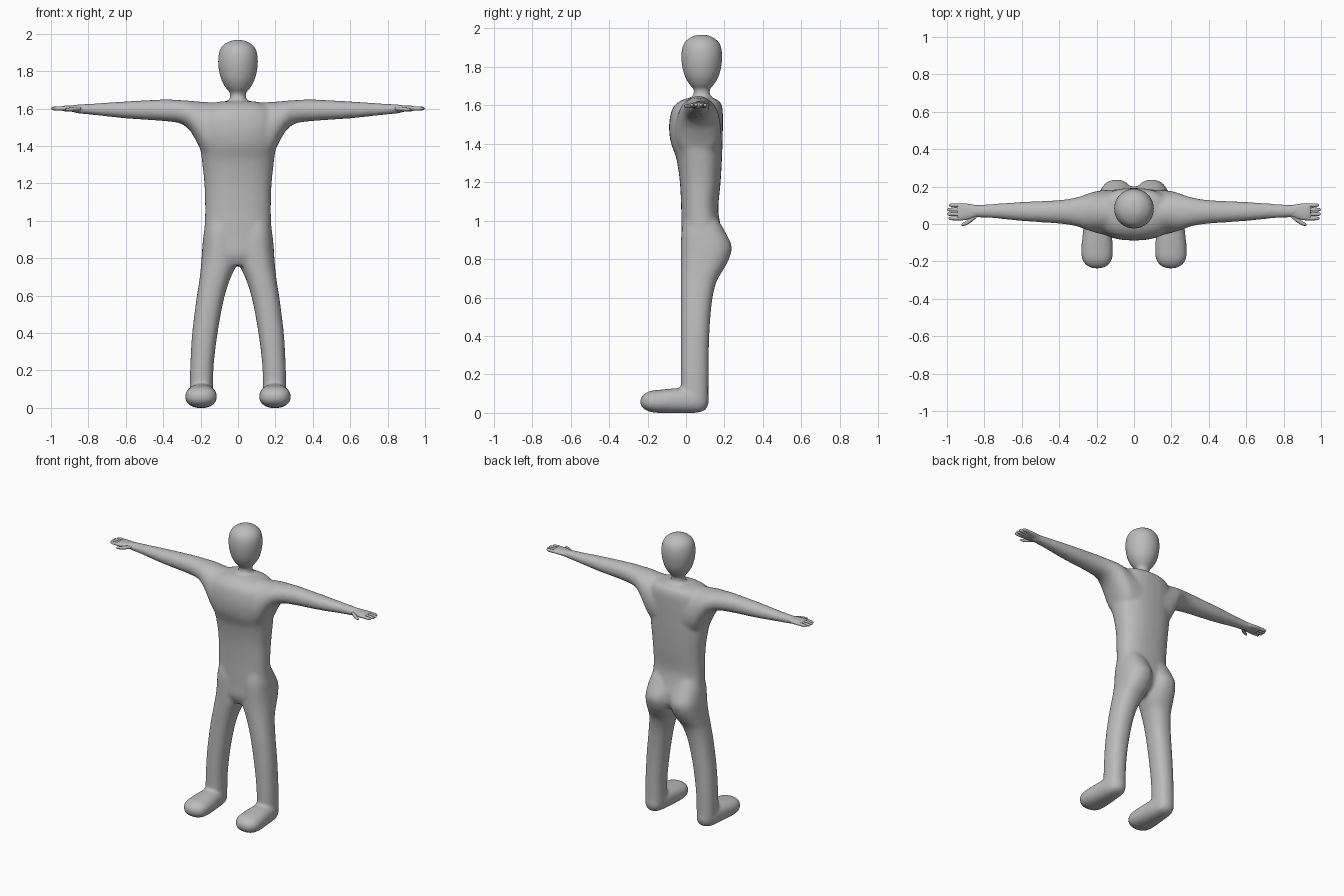
import bpy, bmesh, math
from mathutils import Vector

skin = bpy.data.materials.new("plain grey")
skin.diffuse_color = (0.5, 0.5, 0.5, 1)


def resample(rows, n):
    """Smooth (Catmull-Rom) interpolation between the section rows."""
    out = []
    for i in range(len(rows) - 1):
        p0, p1 = rows[max(i - 1, 0)], rows[i]
        p2, p3 = rows[i + 1], rows[min(i + 2, len(rows) - 1)]
        for k in range(n):
            t = k / n
            out.append([0.5 * (2 * b + (c - a) * t + (2 * a - 5 * b + 4 * c - d) * t * t
                               + (3 * b - a - 3 * c + d) * t ** 3)
                        for a, b, c, d in zip(p0, p1, p2, p3)])
    return out + [list(rows[-1])]


def loft(bm, axis, rows, power=2.0, side=1, sides=32, n=5):
    """Rows are (position along axis, a_min, a_max, b_min, b_max)."""
    rings = []
    for t, a0, a1, b0, b1 in resample(rows, n):
        ring = []
        for k in range(sides):
            ang = 2 * math.pi * k / sides
            c, s = math.cos(ang), math.sin(ang)
            a = (a0 + a1) / 2 + (a1 - a0) / 2 * math.copysign(abs(c) ** (2 / power), c)
            b = (b0 + b1) / 2 + (b1 - b0) / 2 * math.copysign(abs(s) ** (2 / power), s)
            p = {'x': (t, a, b), 'y': (a, t, b), 'z': (a, b, t)}[axis]
            ring.append(bm.verts.new(Vector((p[0] * side, p[1], p[2]))))
        rings.append(ring)
    for r, q in zip(rings, rings[1:]):
        for k in range(sides):
            j = (k + 1) % sides
            bm.faces.new((r[k], r[j], q[j], q[k]))
    bm.faces.new(rings[0])
    bm.faces.new(rings[-1])


def finish(bm, name):
    bmesh.ops.recalc_face_normals(bm, faces=bm.faces)
    me = bpy.data.meshes.new(name)
    bm.to_mesh(me)
    bm.free()
    me.materials.append(skin)
    for f in me.polygons:
        f.use_smooth = True
    ob = bpy.data.objects.new(name, me)
    bpy.context.collection.objects.link(ob)
    return ob


body = bmesh.new()

# Torso, up to the shoulders
loft(body, 'z', [
    (0.76, -0.10, 0.10, 0.00, 0.12), (0.82, -0.17, 0.17, -0.025, 0.19),
    (0.90, -0.184, 0.184, -0.025, 0.20), (0.97, -0.179, 0.179, -0.025, 0.182),
    (1.06, -0.176, 0.176, -0.025, 0.168), (1.20, -0.180, 0.180, -0.032, 0.18),
    (1.32, -0.193, 0.193, -0.050, 0.187), (1.41, -0.205, 0.205, -0.080, 0.19),
    (1.50, -0.215, 0.215, -0.088, 0.192), (1.58, -0.20, 0.20, -0.072, 0.19),
    (1.62, -0.16, 0.16, -0.035, 0.175), (1.638, -0.09, 0.09, 0.01, 0.14)], 2.4)

# Neck and head
def round_row(z, r):
    return (z, -r, r, 0.082 - r, 0.082 + r)

loft(body, 'z', [round_row(z, r) for z, r in (
    (1.58, 0.075), (1.635, 0.055), (1.66, 0.043), (1.685, 0.044), (1.71, 0.066),
    (1.76, 0.092), (1.83, 0.106), (1.89, 0.104), (1.93, 0.088),
    (1.955, 0.056), (1.965, 0.028), (1.968, 0.006))])

for side in (1, -1):
    # Arm, flaring into the chest
    loft(body, 'x', [
        (0.08, -0.07, 0.185, 1.28, 1.63), (0.17, -0.055, 0.18, 1.33, 1.635),
        (0.22, -0.042, 0.172, 1.42, 1.638), (0.26, -0.03, 0.158, 1.485, 1.642),
        (0.31, -0.012, 0.142, 1.52, 1.645), (0.40, 0.002, 0.128, 1.533, 1.648),
        (0.60, 0.016, 0.118, 1.547, 1.638), (0.75, 0.031, 0.108, 1.563, 1.628),
        (0.85, 0.036, 0.102, 1.573, 1.622), (0.89, 0.04, 0.098, 1.58, 1.615)], 2.1, side)
    # Leg with buttock
    loft(body, 'z', [
        (0.015, 0.145, 0.245, -0.01, 0.10), (0.05, 0.135, 0.257, -0.025, 0.115),
        (0.15, 0.133, 0.257, -0.027, 0.117), (0.25, 0.128, 0.254, -0.027, 0.118),
        (0.40, 0.109, 0.245, -0.027, 0.121), (0.57, 0.078, 0.224, -0.027, 0.134),
        (0.68, 0.045, 0.207, -0.027, 0.158), (0.75, 0.014, 0.199, -0.027, 0.198),
        (0.81, 0.0, 0.194, -0.027, 0.228), (0.87, -0.003, 0.19, -0.027, 0.237),
        (0.94, 0.0, 0.182, -0.024, 0.205), (1.01, 0.01, 0.165, -0.01, 0.165)], 2.3, side)
    # Foot
    loft(body, 'y', [
        (0.118, 0.18, 0.21, 0.05, 0.08), (0.10, 0.15, 0.24, 0.015, 0.11),
        (0.05, 0.132, 0.262, 0.0, 0.128), (-0.05, 0.119, 0.274, -0.002, 0.128),
        (-0.13, 0.113, 0.282, -0.001, 0.121), (-0.19, 0.118, 0.277, 0.006, 0.113),
        (-0.225, 0.145, 0.25, 0.025, 0.092), (-0.238, 0.18, 0.215, 0.048, 0.07)], 2.3, side)

body_ob = finish(body, "body")
remesh = body_ob.modifiers.new("blend parts", 'REMESH')
remesh.mode = 'VOXEL'
remesh.voxel_size = 0.009
remesh.use_smooth_shade = True
smooth = body_ob.modifiers.new("soften", 'SMOOTH')
smooth.factor = 0.5
smooth.iterations = 12

# Hands: palm, four fingers and a thumb
for side, label in ((1, "left"), (-1, "right")):
    hand = bmesh.new()
    loft(hand, 'x', [
        (0.76, 0.045, 0.095, 1.58, 1.612), (0.84, 0.038, 0.10, 1.577, 1.619),
        (0.88, 0.026, 0.107, 1.582, 1.617), (0.925, 0.019, 0.111, 1.585, 1.615),
        (0.945, 0.025, 0.105, 1.59, 1.61)], 2.3, side, 24)
    for y, tip in ((0.1, 0.99), (0.077, 1.0), (0.053, 1.0), (0.03, 0.992)):
        loft(hand, 'x', [(x, y - r, y + r, 1.6 - r, 1.6 + r) for x, r in (
            (0.91, 0.009), (0.95, 0.0105), (tip - 0.015, 0.0095),
            (tip - 0.004, 0.006), (tip, 0.001))], 2, side, 12, 3)
    loft(hand, 'x', [
        (0.84, 0.035, 0.06, 1.59, 1.608), (0.87, 0.01, 0.04, 1.586, 1.608),
        (0.895, -0.005, 0.018, 1.585, 1.605), (0.915, -0.010, 0.006, 1.587, 1.602),
        (0.923, -0.006, -0.002, 1.592, 1.597)], 2, side, 12, 4)
    finish(hand, label + " hand")
